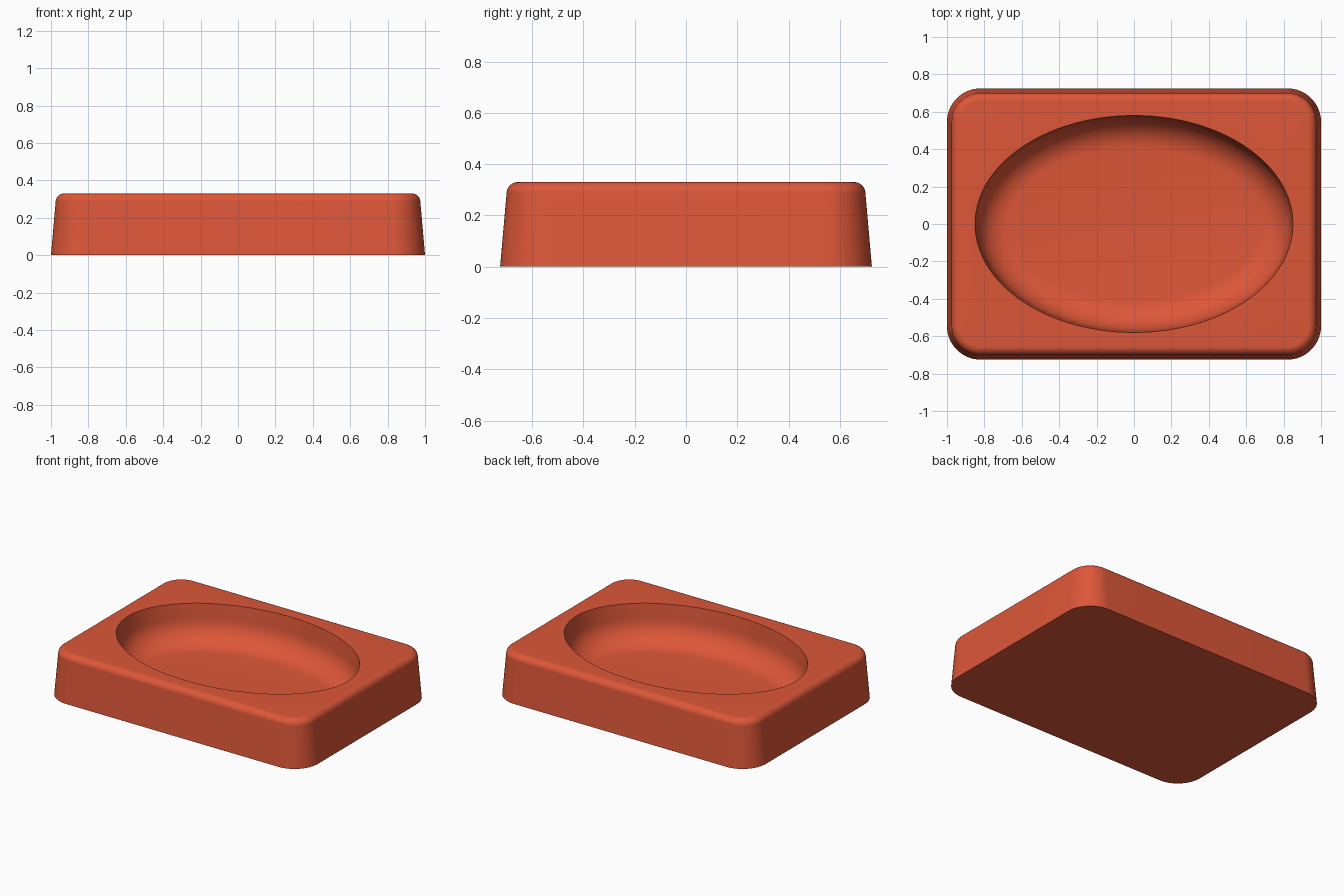
import bpy, bmesh
from math import sin, cos, pi, radians

cube = bpy.data.objects.get("Cube")
if cube:
    bpy.data.objects.remove(cube)

CORNER = 24                 # points per rounded corner
COUNT = 4 * CORNER
TOP = 0.33
STEPS = 10

mat = bpy.data.materials.new("terracotta red")
mat.use_nodes = True
colour = (0.72, 0.095, 0.04, 1)
mat.diffuse_color = colour
mat.node_tree.nodes["Principled BSDF"].inputs["Base Color"].default_value = colour

bm = bmesh.new()


def rounded_ring(hx, hy, r, z):
    ring = []
    for q, (sx, sy) in enumerate([(1, 1), (-1, 1), (-1, -1), (1, -1)]):
        for i in range(CORNER):
            a = (q + i / (CORNER - 1)) * pi / 2
            ring.append(bm.verts.new((sx * (hx - r) + r * cos(a), sy * (hy - r) + r * sin(a), z)))
    return ring


def oval_ring(inset, z):
    ring = []
    for i in range(COUNT):
        a = (i + 0.5) * 2 * pi / COUNT
        ring.append(bm.verts.new(((0.85 - inset) * cos(a), (0.58 - inset) * sin(a), z)))
    return ring


# Outer wall: slight taper, then a rounded top edge
bevel = 0.045
rings = [rounded_ring(1.0, 0.725, 0.18, 0)]
for k in range(STEPS + 1):
    a = k / STEPS * pi / 2
    inset = 0.025 + bevel * (1 - cos(a))
    rings.append(rounded_ring(1 - inset, 0.725 - inset, 0.18 - inset, TOP - bevel + bevel * sin(a)))

# Oval recess: steep wall, then a fillet into the flat floor
fillet, floor = 0.17, 0.07
rings.append(oval_ring(0, TOP))
for k in range(STEPS + 1):
    a = k / STEPS * pi / 2
    rings.append(oval_ring(0.01 + fillet * (1 - cos(a)), floor + fillet * (1 - sin(a))))

for low, high in zip(rings, rings[1:]):
    for i in range(COUNT):
        j = (i + 1) % COUNT
        bm.faces.new((low[i], low[j], high[j], high[i]))
bm.faces.new(rings[-1])
bm.faces.new(rings[0][::-1])

mesh = bpy.data.meshes.new("soap_tray")
bm.to_mesh(mesh)
bm.free()
mesh.materials.append(mat)
tray = bpy.data.objects.new("soap_tray", mesh)
bpy.context.collection.objects.link(tray)
bpy.context.view_layer.objects.active = tray
tray.select_set(True)
bpy.ops.object.shade_smooth_by_angle(angle=radians(35))
